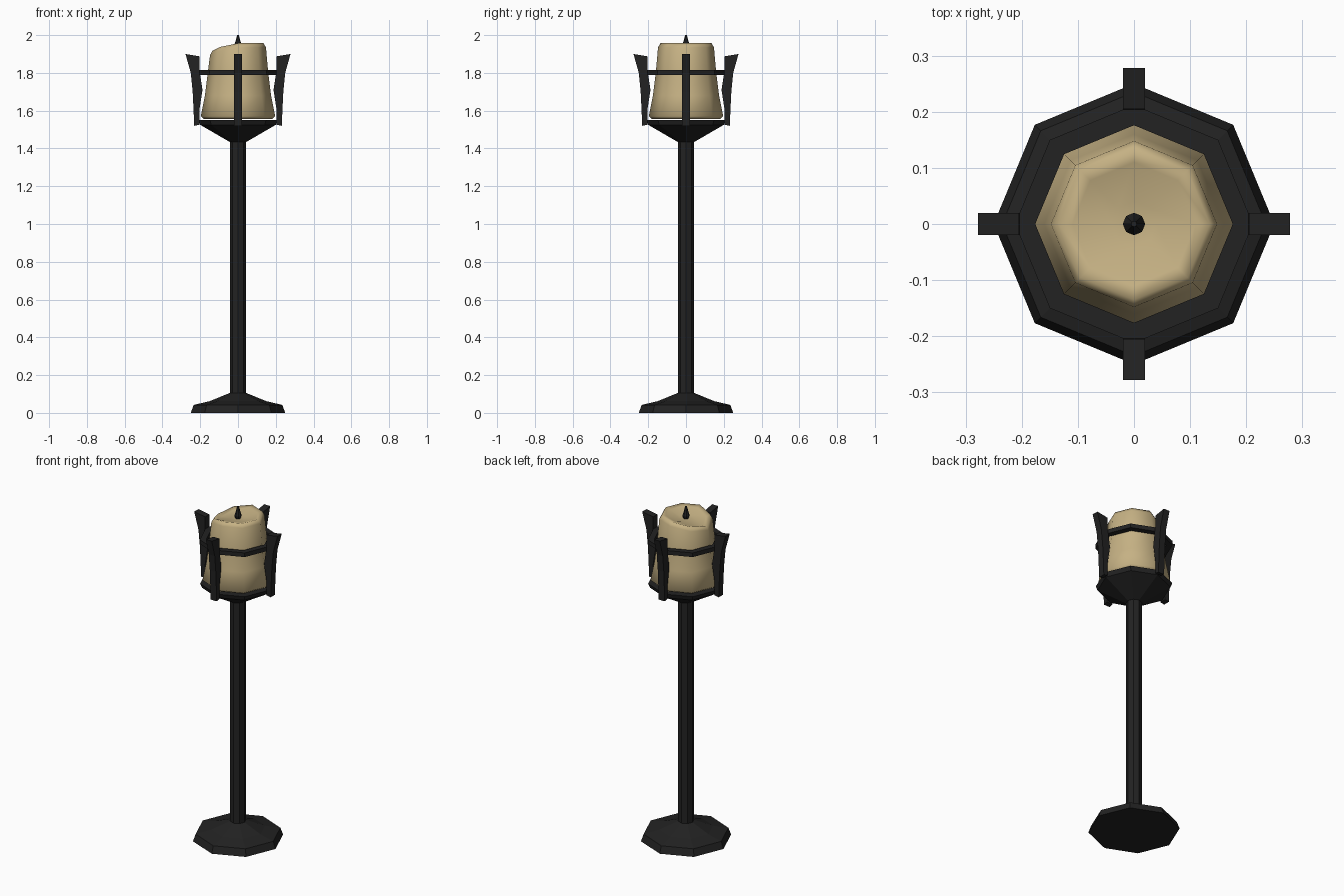
import bpy, bmesh, math
from mathutils import Matrix

if "Cube" in bpy.data.objects:
    bpy.data.objects.remove(bpy.data.objects["Cube"])

def material(name, rgb):
    m = bpy.data.materials.new(name)
    m.diffuse_color = (*rgb, 1)
    m.use_nodes = True
    m.node_tree.nodes["Principled BSDF"].inputs["Base Color"].default_value = m.diffuse_color
    return m

iron = material("black iron", (0.016, 0.016, 0.016))
wax = material("cream wax", (0.56, 0.44, 0.23))

def finish(name, bm, mat):
    bmesh.ops.recalc_face_normals(bm, faces=bm.faces[:])
    me = bpy.data.meshes.new(name)
    bm.to_mesh(me)
    bm.free()
    me.materials.append(mat)
    ob = bpy.data.objects.new(name, me)
    bpy.context.collection.objects.link(ob)
    return ob

def lathe(name, profile, mat, closed=False, shift=None, n=8):
    """Eight-sided turned part with corners on the axes; shift(ring, angle) adds to z."""
    bm = bmesh.new()
    rings = []
    for j, (r, z) in enumerate(profile):
        ring = []
        for i in range(n):
            a = 2 * math.pi * i / n
            dz = shift(j, a) if shift else 0
            ring.append(bm.verts.new((r * math.cos(a), r * math.sin(a), z + dz)))
        rings.append(ring)
    pairs = list(zip(rings, rings[1:]))
    if closed:
        pairs.append((rings[-1], rings[0]))
    else:
        bm.faces.new(rings[0][::-1])
        bm.faces.new(rings[-1])
    for a, b in pairs:
        for i in range(n):
            k = (i + 1) % n
            bm.faces.new((a[i], a[k], b[k], b[i]))
    return finish(name, bm, mat)

# Stand: foot, pole and dish
lathe("foot", [(0.25, 0), (0.235, 0.042), (0.15, 0.062), (0.045, 0.105)], iron)
lathe("pole", [(0.043, 0.09), (0.043, 1.46)], iron)
lathe("dish", [(0.045, 1.435), (0.2, 1.525), (0.21, 1.55)], iron)

# Hoop round the candle
lathe("hoop", [(0.176, 1.79), (0.212, 1.79), (0.212, 1.815), (0.176, 1.815)], iron, closed=True)

# Four flared prongs
outline = [(0.205, 1.525), (0.232, 1.52), (0.235, 1.6), (0.24, 1.7), (0.25, 1.8), (0.278, 1.9),
           (0.205, 1.888), (0.205, 1.82), (0.188, 1.71), (0.205, 1.6)]
for i, side in enumerate(("right", "back", "left", "front")):
    bm = bmesh.new()
    lo = [bm.verts.new((x, -0.02, z)) for x, z in outline]
    hi = [bm.verts.new((x, 0.02, z)) for x, z in outline]
    bm.faces.new(lo)
    bm.faces.new(hi[::-1])
    for j in range(len(outline)):
        k = (j + 1) % len(outline)
        bm.faces.new((lo[j], lo[k], hi[k], hi[j]))
    bm.transform(Matrix.Rotation(i * math.pi / 2, 4, 'Z'))
    finish(side + "_prong", bm, iron)

# Candle with a melted rim that sags on the left
def sag(j, a):
    return -0.04 * max(0, -math.cos(a)) ** 2 if 4 <= j <= 6 else 0

candle = lathe("candle", [(0.18, 1.556), (0.197, 1.57), (0.175, 1.68), (0.16, 1.8), (0.148, 1.935),
                          (0.135, 1.957), (0.11, 1.95), (0.04, 1.93), (0.01, 1.928)], wax, shift=sag)
candle.data.polygons.foreach_set("use_smooth", [True] * len(candle.data.polygons))

# Wick
lathe("wick", [(0.012, 1.92), (0.02, 1.945), (0.011, 1.975), (0.005, 2.0)], iron)
